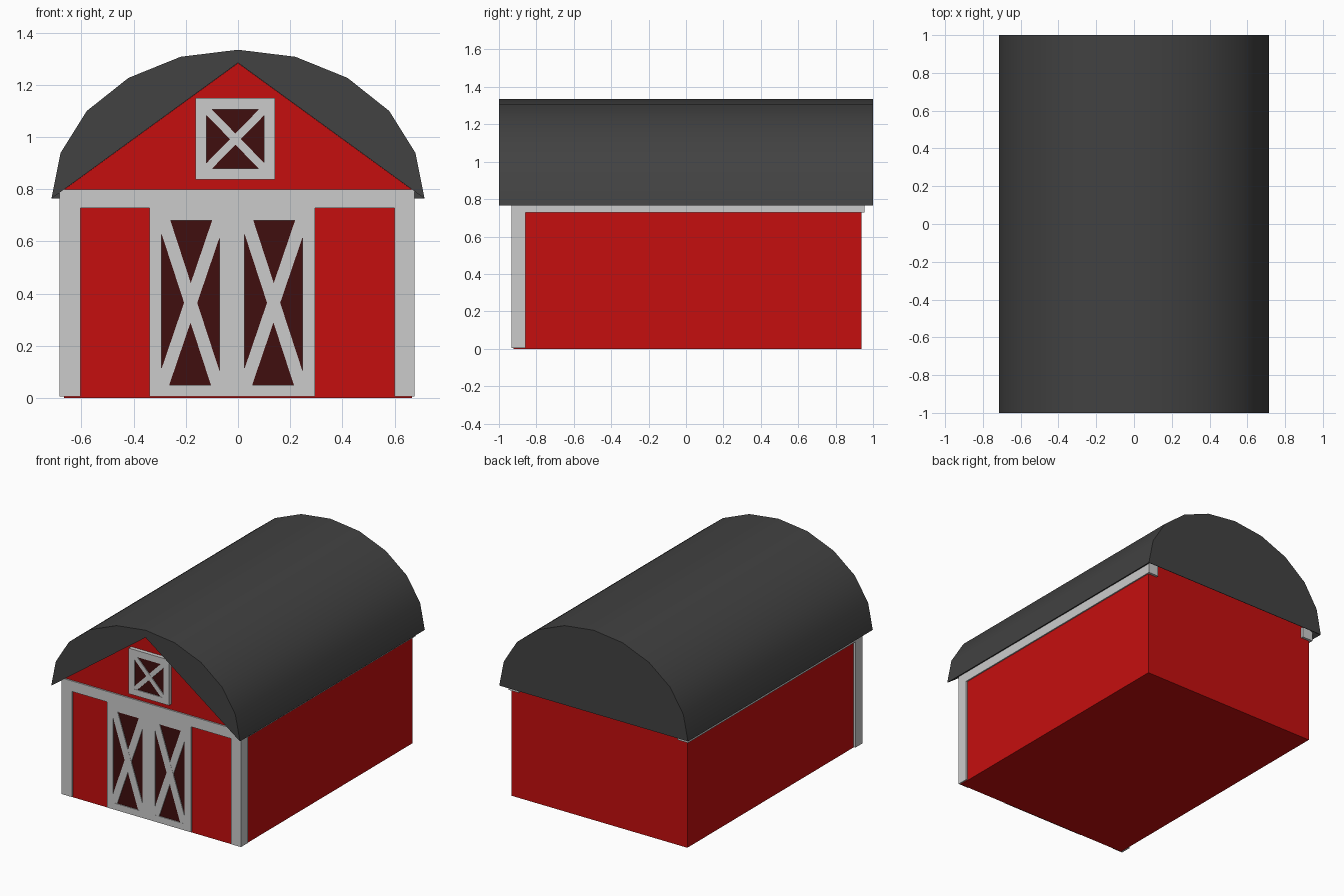
import bpy, bmesh, math
from mathutils import Matrix, Vector

if "Cube" in bpy.data.objects:
    bpy.data.objects.remove(bpy.data.objects["Cube"])


def material(name, rgb):
    m = bpy.data.materials.new(name)
    m.diffuse_color = (*rgb, 1)
    m.use_nodes = True
    m.node_tree.nodes["Principled BSDF"].inputs["Base Color"].default_value = m.diffuse_color
    return m


RED = material("barn_red", (0.56, 0.0045, 0.0045))
DARK = material("dark_pane", (0.05, 0.0045, 0.0045))
ROOF = material("roof_charcoal", (0.054, 0.054, 0.054))


def finish(name, bm, mat=None):
    bmesh.ops.recalc_face_normals(bm, faces=bm.faces)
    me = bpy.data.meshes.new(name)
    bm.to_mesh(me)
    bm.free()
    ob = bpy.data.objects.new(name, me)
    bpy.context.collection.objects.link(ob)
    if mat:
        me.materials.append(mat)
    return ob


def prism(name, profile, y0, y1, mat=None):
    """Extrude an x-z profile along y."""
    bm = bmesh.new()
    face = bm.faces.new([bm.verts.new((x, y0, z)) for x, z in profile])
    ext = bmesh.ops.extrude_face_region(bm, geom=[face])["geom"]
    moved = [v for v in ext if isinstance(v, bmesh.types.BMVert)]
    bmesh.ops.translate(bm, verts=moved, vec=(0, y1 - y0, 0))
    # make sure both ends are capped
    bm.edges.ensure_lookup_table()
    open_edges = [e for e in bm.edges if e.is_boundary]
    if open_edges:
        bmesh.ops.holes_fill(bm, edges=open_edges)
    return finish(name, bm, mat)


def add_box(bm, x, y, z):
    size = Matrix.Diagonal((x[1] - x[0], y[1] - y[0], z[1] - z[0], 1))
    mid = Matrix.Translation((sum(x) / 2, sum(y) / 2, sum(z) / 2))
    bmesh.ops.create_cube(bm, size=1, matrix=mid @ size)


def add_bar(bm, a, b, width, y):
    """Diagonal board in the x-z plane from a to b, ends tucked into the frame."""
    d = Vector((b[0] - a[0], b[1] - a[1]))
    mid = Matrix.Translation(((a[0] + b[0]) / 2, sum(y) / 2, (a[1] + b[1]) / 2))
    rot = Matrix.Rotation(-math.atan2(d.y, d.x), 4, 'Y')
    size = Matrix.Diagonal((d.length + 0.075, y[1] - y[0], width, 1))
    bmesh.ops.create_cube(bm, size=1, matrix=mid @ rot @ size)


def box(name, x, y, z, mat=None):
    bm = bmesh.new()
    add_box(bm, x, y, z)
    return finish(name, bm, mat)


def crossed_frame(name, outer_x, outer_z, x, z, y, width, inset=0.0):
    """Rectangular frame with an X brace and a dark pane behind it."""
    bm = bmesh.new()
    add_box(bm, (outer_x[0], x[0]), y, outer_z)
    add_box(bm, (x[1], outer_x[1]), y, outer_z)
    add_box(bm, x, y, (outer_z[0], z[0]))
    add_box(bm, x, y, (z[1], outer_z[1]))
    i = inset
    add_bar(bm, (x[0] + i, z[1] - i), (x[1] - i, z[0] + i), width,
            (y[0] + 0.0006, y[1]))
    add_bar(bm, (x[0] + i, z[0] + 2 * i), (x[1] - i, z[1] - 2 * i), width,
            (y[0] + 0.0012, y[1]))
    finish(name + "_frame", bm)
    box(name + "_pane", x, (y[0] + 0.006, FRONT + 0.01), z, DARK)


FRONT, BACK = -0.923, 0.938

# Walls with front gable
prism("walls", [(-0.667, 0), (0.667, 0), (0.667, 0.799), (0, 1.284), (-0.667, 0.799)],
      FRONT, BACK, RED)

# Rounded roof, hollowed by the gable shape, closed by a thin back end
half = [(0.715, 0.765), (0.68, 0.94), (0.58, 1.10), (0.42, 1.227), (0.22, 1.308)]
arch = half + [(0, 1.335)] + [(-x, z) for x, z in reversed(half)]
roof = prism("roof", arch, -1, 1, ROOF)
s = 0.728
cutter = prism("gable_cutter", [(-0.775, 1.285 - 0.775 * s), (0.775, 1.285 - 0.775 * s), (0, 1.285)],
               -1.1, 0.997)
mod = roof.modifiers.new("gable", 'BOOLEAN')
mod.object = cutter
mod.operation = 'DIFFERENCE'
mod.solver = 'EXACT'
bpy.context.view_layer.objects.active = roof
roof.select_set(True)
bpy.ops.object.modifier_apply(modifier="gable")
bpy.data.objects.remove(cutter)
bpy.ops.object.shade_smooth_by_angle(angle=math.radians(30))

# Corner posts, eave trims and front beam
TRIM, TOP = -0.933, 0.8
for side, x in (("left", (-0.684, -0.604)), ("right", (0.6, 0.676))):
    box(side + "_corner_post", x, (TRIM, -0.858), (0.005, 0.728))
    box(side + "_eave_trim", x, (TRIM, 0.954), (0.728, TOP))
box("front_beam", (-0.604, 0.6), (TRIM, -0.86), (0.728, TOP))

# Double doors
for side, dx in (("left", 0), ("right", 0.318)):
    outer = (-0.34, -0.022) if side == "left" else (-0.022, 0.296)
    crossed_frame(side + "_door", outer, (0.005, 0.728), (-0.293 + dx, -0.07 + dx),
                  (0.05, 0.68), (TRIM, -0.91), 0.048, 0.013)

# Loft window
crossed_frame("loft_window", (-0.163, 0.142), (0.838, 1.15), (-0.12, 0.1),
              (0.88, 1.105), (-0.95, -0.91), 0.03)
